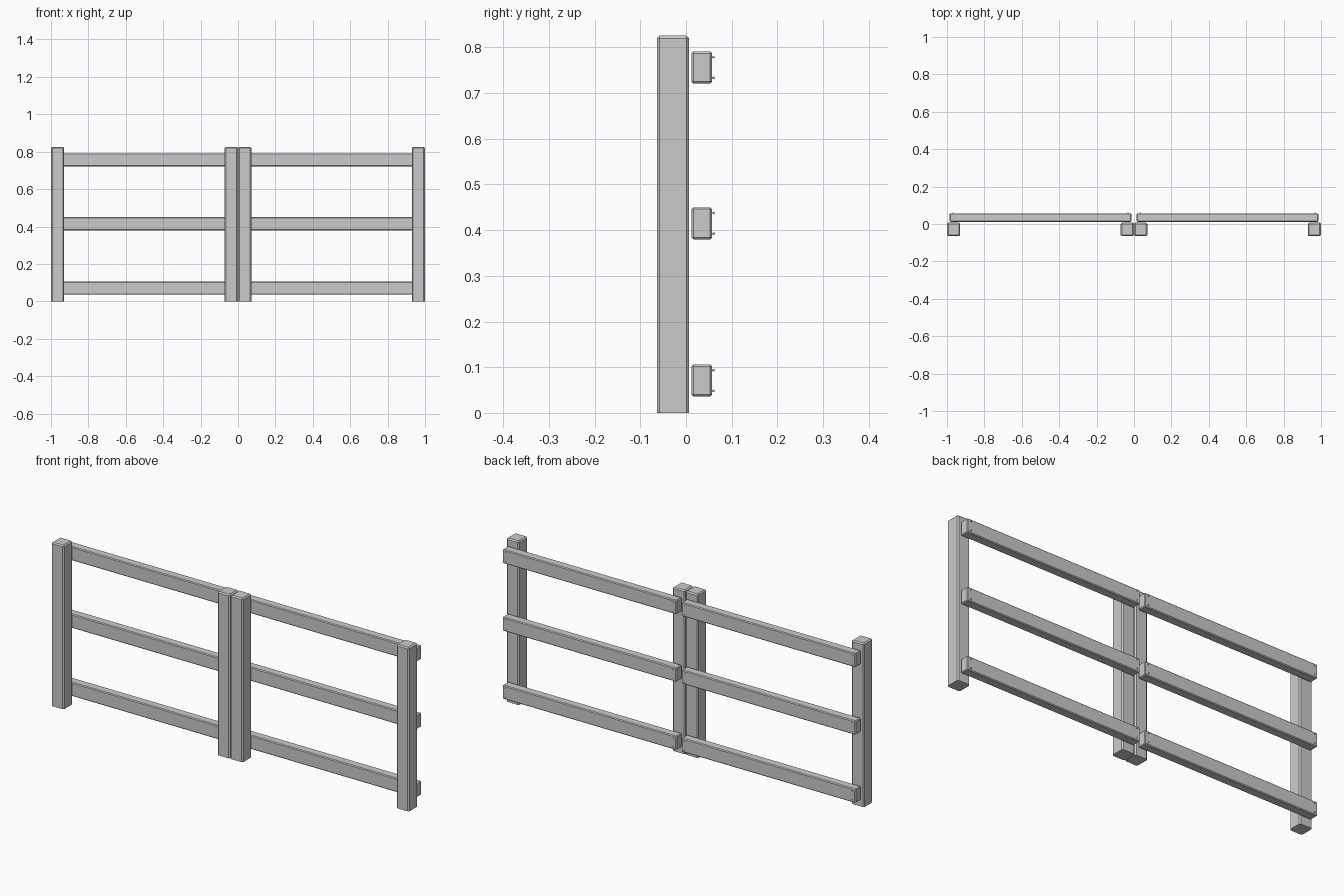
import bpy, bmesh
from math import pi
from mathutils import Matrix

if "Cube" in bpy.data.objects:
    bpy.data.objects.remove(bpy.data.objects["Cube"])


def finish(bm, name):
    bmesh.ops.recalc_face_normals(bm, faces=bm.faces)
    me = bpy.data.meshes.new(name)
    bm.to_mesh(me)
    bm.free()
    ob = bpy.data.objects.new(name, me)
    bpy.context.collection.objects.link(ob)
    return ob


def beam(name, lo, hi, bevel, keep_bottom=False):
    """Chamfered box between two corners; optionally sharp at the bottom."""
    bm = bmesh.new()
    bmesh.ops.create_cube(bm, size=1)
    for v in bm.verts:
        v.co = [(a + b) / 2 + c * (b - a) for a, b, c in zip(lo, hi, v.co)]
    edges = [e for e in bm.edges
             if not (keep_bottom and all(v.co.z < lo[2] + 1e-5 for v in e.verts))]
    bmesh.ops.bevel(bm, geom=edges, offset=bevel, segments=1, affect='EDGES')
    return finish(bm, name)


def nail(name, x, y, z):
    """Small nail: thin shank with a wider flat head facing the back."""
    bm = bmesh.new()
    turn = Matrix.Rotation(-pi / 2, 4, 'X')
    for r1, r2, depth, dy in ((0.0015, 0.0015, 0.02, -0.006), (0.0018, 0.0032, 0.003, 0.003)):
        bmesh.ops.create_cone(bm, cap_ends=True, segments=10, radius1=r1, radius2=r2,
                              depth=depth,
                              matrix=Matrix.Translation((x, y + dy, z)) @ turn)
    return finish(bm, name)


# Two identical fence panels, side by side
for side, cx in (("left", -0.5), ("right", 0.5)):
    # Upright posts
    for end, s in (("west", -1), ("east", 1)):
        px = cx + s * 0.4640
        beam(f"{side}_{end}_post", (px - 0.035, -0.064, 0), (px + 0.035, 0.007, 0.826),
             0.006, keep_bottom=True)
    # Horizontal rails with two nails at each end
    for level, z in (("lower", 0.071), ("middle", 0.415), ("upper", 0.756)):
        beam(f"{side}_{level}_rail", (cx - 0.486, 0.012, z - 0.035),
             (cx + 0.486, 0.057, z + 0.035), 0.004)
        for s in (-1, 1):
            for t in (-1, 1):
                nail(f"{side}_{level}_nail", cx + s * 0.468, 0.0575, z + t * 0.0225)
